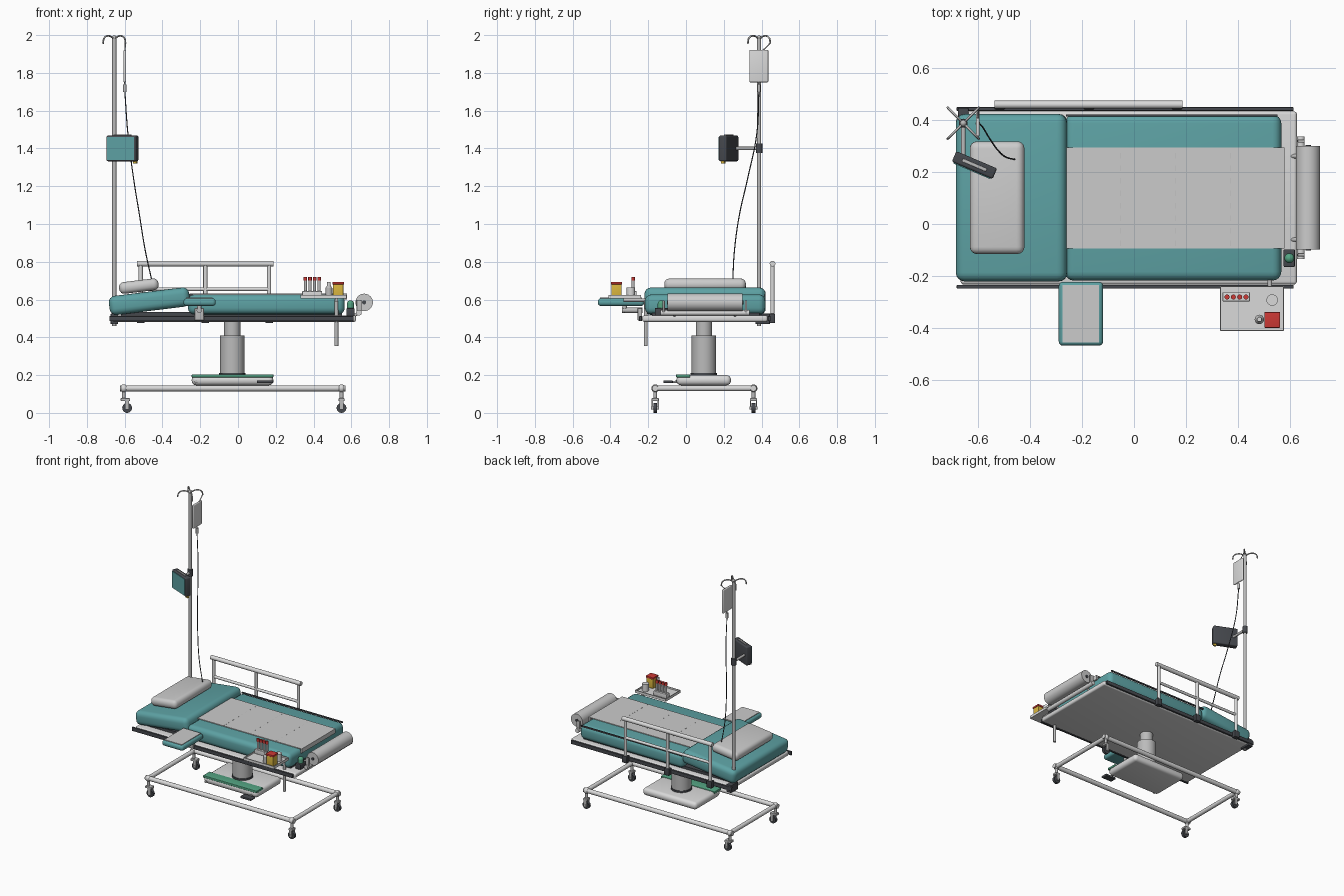
import bpy, bmesh, math
from mathutils import Vector, Matrix


def material(name, rgb):
    m = bpy.data.materials.new(name)
    m.diffuse_color = (*rgb, 1)
    return m


WHITE = material("white_enamel", (0.70, 0.70, 0.70))
PAPER = material("paper_and_linen", (0.60, 0.60, 0.60))
METAL = material("brushed_metal", (0.50, 0.50, 0.50))
TEAL = material("teal_vinyl", (0.11, 0.36, 0.37))
DARK = material("dark_grey", (0.06, 0.065, 0.075))
BLACK = material("black_rubber", (0.02, 0.02, 0.02))
GREEN = material("green_plastic", (0.09, 0.38, 0.23))
YELLOW = material("yellow_plastic", (0.70, 0.47, 0.05))
RED = material("red_plastic", (0.60, 0.04, 0.035))


def finish(name, bm, mat, smooth=True):
    me = bpy.data.meshes.new(name)
    bm.to_mesh(me)
    bm.free()
    ob = bpy.data.objects.new(name, me)
    bpy.context.collection.objects.link(ob)
    me.materials.append(mat)
    if smooth:
        bpy.ops.object.select_all(action='DESELECT')
        ob.select_set(True)
        bpy.context.view_layer.objects.active = ob
        bpy.ops.object.shade_smooth_by_angle(angle=math.radians(40))
    return ob


def box(name, x, y, z, mat, bevel=0.0, tilt=0.0, turn=0.0):
    """Box from (min, max) ranges, rounded, tilted about y, turned about z."""
    lo, hi = Vector((x[0], y[0], z[0])), Vector((x[1], y[1], z[1]))
    bm = bmesh.new()
    bmesh.ops.create_cube(bm, size=1)
    bmesh.ops.scale(bm, vec=hi - lo, verts=bm.verts)
    if bevel:
        bmesh.ops.bevel(bm, geom=bm.edges[:], offset=bevel, segments=4,
                        profile=0.5, affect='EDGES')
    m = Matrix.Rotation(turn, 4, 'Z') @ Matrix.Rotation(tilt, 4, 'Y')
    bmesh.ops.transform(bm, matrix=Matrix.Translation((lo + hi) / 2) @ m, verts=bm.verts)
    return finish(name, bm, mat, bevel > 0)


def rod(name, a, b, r, mat, r2=None, sides=20):
    """Cylinder or cone between two points."""
    a, b = Vector(a), Vector(b)
    bm = bmesh.new()
    bmesh.ops.create_cone(bm, cap_ends=True, segments=sides, radius1=r,
                          radius2=r if r2 is None else r2, depth=(b - a).length)
    rot = Vector((0, 0, 1)).rotation_difference(b - a).to_matrix().to_4x4()
    bmesh.ops.transform(bm, matrix=Matrix.Translation((a + b) / 2) @ rot, verts=bm.verts)
    return finish(name, bm, mat)


def ball(name, c, r, mat):
    bm = bmesh.new()
    bmesh.ops.create_uvsphere(bm, u_segments=16, v_segments=10, radius=r)
    bmesh.ops.translate(bm, vec=c, verts=bm.verts)
    return finish(name, bm, mat)


def wire(name, points, r, mat):
    """Smooth bent tube through the points."""
    cu = bpy.data.curves.new(name, 'CURVE')
    cu.dimensions, cu.bevel_depth, cu.bevel_resolution = '3D', r, 2
    cu.resolution_u, cu.use_fill_caps = 8, True
    sp = cu.splines.new('BEZIER')
    sp.bezier_points.add(len(points) - 1)
    for bp, p in zip(sp.bezier_points, points):
        bp.co = p
        bp.handle_left_type = bp.handle_right_type = 'AUTO'
    ob = bpy.data.objects.new(name, cu)
    bpy.context.collection.objects.link(ob)
    cu.materials.append(mat)


# Wheeled base frame
X0, X1, Y0, Y1, ZB = -0.605, 0.548, -0.163, 0.357, 0.13
for y in (Y0, Y1):
    rod("base_long_tube", (X0 - 0.02, y, ZB), (X1 + 0.02, y, ZB), 0.016, WHITE)
for x in (X0, X1):
    rod("base_cross_tube", (x, Y0, ZB), (x, Y1, ZB), 0.015, WHITE)
    for y in (Y0, Y1):
        ball("corner_joint", (x, y, ZB), 0.021, WHITE)
        wx = x + (0.018 if x < 0 else 0.0)
        rod("caster_stem", (x, y, 0.075), (x, y, 0.12), 0.010, METAL)
        box("caster_crown", (x - 0.016, wx + 0.016), (y - 0.019, y + 0.019), (0.062, 0.078), METAL, 0.004)
        rod("caster_wheel", (wx, y - 0.010, 0.026), (wx, y + 0.010, 0.026), 0.026, DARK)
        rod("caster_hub", (wx, y - 0.021, 0.026), (wx, y + 0.021, 0.026), 0.009, METAL)
        for s in (-1, 1):
            box("caster_fork", (wx - 0.011, wx + 0.011), (y + s * 0.016 - 0.003, y + s * 0.016 + 0.003),
                (0.018, 0.07), METAL)

# Pedestal and lifting column
box("pedestal", (-0.245, 0.187), (-0.05, 0.238), (0.146, 0.2), WHITE, 0.024)
box("pedestal_strip", (-0.245, 0.187), (-0.052, 0.022), (0.188, 0.204), GREEN, 0.003)
rod("column_collar", (-0.03, 0.095, 0.195), (-0.03, 0.095, 0.212), 0.070, DARK, sides=40)
rod("column_sleeve", (-0.03, 0.095, 0.21), (-0.03, 0.095, 0.41), 0.065, METAL, sides=40)
rod("column_piston", (-0.03, 0.095, 0.41), (-0.03, 0.095, 0.485), 0.043, METAL, sides=32)
box("foot_pedal", (0.10, 0.187), (-0.12, -0.07), (0.157, 0.172), DARK, 0.005)
rod("pedal_lever", (0.143, -0.08, 0.164), (0.143, -0.03, 0.164), 0.006, METAL)
rod("pedestal_button", (-0.222, -0.056, 0.165), (-0.222, -0.04, 0.165), 0.008, METAL)

# Bed frame with dark side rails
box("bed_frame", (-0.665, 0.625), (-0.232, 0.432), (0.482, 0.516), WHITE, 0.012)
for y in (-0.241, 0.441):
    box("side_rail", (-0.68, 0.612), (y - 0.007, y + 0.007), (0.486, 0.512), DARK, 0.002)
box("mattress_deck", (-0.62, 0.55), (-0.18, 0.39), (0.512, 0.535), DARK)

# Mattress, raised head section, pillow, paper sheet
TILT = math.radians(-7)
box("mattress", (-0.265, 0.565), (-0.217, 0.42), (0.522, 0.627), TEAL, 0.034)
box("mattress_piping", (-0.26, 0.55), (0.413, 0.421), (0.617, 0.627), DARK)
box("head_section", (-0.683, -0.255), (-0.22, 0.422), (0.540, 0.642), TEAL, 0.034, TILT)
box("pillow", (-0.63, -0.42), (-0.115, 0.317), (0.640, 0.702), PAPER, 0.027, TILT)
box("paper_sheet", (-0.258, 0.578), (-0.094, 0.294), (0.627, 0.632), PAPER)
box("paper_flap", (0.566, 0.578), (-0.094, 0.294), (0.60, 0.63), PAPER)
for x in (-0.05, 0.16, 0.37):
    for i in range(8):
        y = -0.085 + i * 0.048
        box("perforation", (x - 0.001, x + 0.001), (y, y + 0.022), (0.631, 0.6326), METAL)

# Paper roll at the foot
rod("paper_roll", (0.668, -0.097, 0.585), (0.668, 0.30, 0.585), 0.046, PAPER, sides=40)
rod("roll_core", (0.668, -0.101, 0.585), (0.668, 0.304, 0.585), 0.011, DARK)
rod("roll_holder_bar", (0.64, -0.135, 0.53), (0.64, 0.335, 0.53), 0.015, WHITE)
for y in (-0.118, 0.318):
    box("roll_bracket", (0.628, 0.655), (y - 0.006, y + 0.006), (0.525, 0.595), METAL, 0.003)
for y in (-0.06, 0.26):
    rod("roll_mount", (0.60, y, 0.505), (0.64, y, 0.53), 0.008, METAL)

# Sanitiser bottle in its holder
box("bottle_holder", (0.574, 0.617), (-0.165, -0.097), (0.515, 0.555), DARK, 0.005)
rod("sanitiser_bottle", (0.596, -0.131, 0.55), (0.596, -0.131, 0.578), 0.019, GREEN)
ball("sanitiser_cap", (0.596, -0.131, 0.577), 0.019, GREEN)

# Arm rest
box("arm_rest", (-0.289, -0.118), (-0.467, -0.222), (0.566, 0.606), TEAL, 0.017)
box("arm_rest_sheet", (-0.274, -0.134), (-0.454, -0.234), (0.604, 0.610), PAPER)
rod("arm_rest_bar", (-0.205, -0.34, 0.543), (-0.205, -0.23, 0.543), 0.014, METAL)
rod("arm_rest_post", (-0.205, -0.325, 0.535), (-0.205, -0.325, 0.575), 0.012, METAL)
box("arm_rest_clamp", (-0.23, -0.18), (-0.256, -0.232), (0.49, 0.555), METAL, 0.004)

# Instrument tray with rim and support
box("tray", (0.33, 0.575), (-0.41, -0.238), (0.605, 0.613), WHITE)
for y in (-0.41, -0.242):
    box("tray_rim", (0.33, 0.575), (y, y + 0.004), (0.605, 0.624), WHITE)
for x in (0.33, 0.571):
    box("tray_rim", (x, x + 0.004), (-0.41, -0.238), (0.605, 0.624), WHITE)
rod("tray_post", (0.521, -0.213, 0.355), (0.521, -0.213, 0.60), 0.010, METAL)
rod("tray_arm", (0.521, -0.213, 0.597), (0.521, -0.33, 0.597), 0.009, METAL)

# Items on the tray
box("tube_rack", (0.34, 0.445), (-0.297, -0.262), (0.613, 0.645), WHITE, 0.003)
for i in range(4):
    x = 0.357 + i * 0.0242
    rod("sample_tube", (x, -0.28, 0.62), (x, -0.28, 0.705), 0.008, METAL)
    rod("sample_cap", (x, -0.28, 0.70), (x, -0.28, 0.72), 0.0095, RED)
rod("cotton_jar", (0.53, -0.292, 0.613), (0.53, -0.292, 0.665), 0.022, WHITE)
rod("vial", (0.481, -0.366, 0.613), (0.481, -0.366, 0.66), 0.018, METAL)
rod("vial_shoulder", (0.481, -0.366, 0.66), (0.481, -0.366, 0.675), 0.018, METAL, 0.009)
rod("vial_neck", (0.481, -0.366, 0.675), (0.481, -0.366, 0.692), 0.009, WHITE)
box("sharps_box", (0.503, 0.558), (-0.395, -0.341), (0.613, 0.682), YELLOW, 0.003)
box("sharps_lid", (0.50, 0.561), (-0.398, -0.338), (0.68, 0.694), RED, 0.003)

# Safety rail at the back
YR = 0.458
rod("rail_top_bar", (-0.535, YR, 0.79), (0.187, YR, 0.79), 0.015, WHITE)
rod("rail_middle_bar", (-0.515, YR, 0.655), (0.165, YR, 0.655), 0.010, WHITE)
for x in (-0.515, -0.173, 0.165):
    rod("rail_post", (x, YR, 0.49), (x, YR, 0.79), 0.011, WHITE)
    box("rail_clamp", (x - 0.02, x + 0.02), (0.44, 0.472), (0.475, 0.525), DARK, 0.004)

# Drip stand with four hooks
PX, PY = -0.655, 0.387
rod("drip_pole", (PX, PY, 0.46), (PX, PY, 1.985), 0.011, METAL)
box("pole_clamp", (PX - 0.02, PX + 0.02), (PY - 0.02, 0.445), (0.47, 0.525), DARK, 0.004)
ball("pole_cap", (PX, PY, 1.985), 0.013, METAL)
for sx in (-1, 1):
    for sy in (-1, 1):
        wire("drip_hook", [(PX + sx * d, PY + sy * d, z) for d, z in
                           ((0, 1.98), (0.03, 1.996), (0.053, 1.985), (0.06, 1.955))], 0.0045, METAL)

# Drip bag, chamber and line
box("drip_bag", (-0.606, -0.592), (0.336, 0.436), (1.75, 1.922), WHITE, 0.006)
wire("bag_hanger", [(-0.599, 0.40, 1.915), (-0.597, 0.43, 1.94), (-0.597, 0.446, 1.96)], 0.003, METAL)
rod("drip_spout", (-0.599, 0.386, 1.735), (-0.599, 0.386, 1.755), 0.004, METAL)
rod("drip_chamber", (-0.599, 0.386, 1.70), (-0.599, 0.386, 1.738), 0.009, METAL)
wire("drip_line", [(-0.599, 0.386, 1.70), (-0.583, 0.375, 1.48), (-0.552, 0.325, 1.235),
                   (-0.522, 0.283, 1.05), (-0.492, 0.257, 0.865), (-0.455, 0.247, 0.695)], 0.003, DARK)

# Monitor on an arm
TURN = math.radians(-23)
C = Vector((-0.612, 0.226, 1.40))


def monitor_part(name, u, v, w, mat, bevel=0.0):
    """Box in the turned monitor's own axes: width, depth, height."""
    mid = Vector((sum(u) / 2, sum(v) / 2, sum(w) / 2))
    c = C + Matrix.Rotation(TURN, 3, 'Z') @ mid
    h = [(r[1] - r[0]) / 2 for r in (u, v, w)]
    box(name, *[(c[i] - h[i], c[i] + h[i]) for i in range(3)], mat, bevel, 0, TURN)


monitor_part("monitor_case", (-0.085, 0.085), (-0.022, 0.022), (-0.068, 0.068), DARK, 0.008)
monitor_part("monitor_screen", (-0.077, 0.077), (-0.026, -0.02), (-0.060, 0.060), TEAL)
monitor_part("monitor_handle", (-0.05, 0.05), (-0.006, 0.006), (0.066, 0.074), METAL, 0.002)
monitor_part("monitor_plug", (0.063, 0.083), (-0.008, 0.008), (-0.08, -0.066), YELLOW)
rod("monitor_arm", (PX, PY, 1.40), (PX, 0.25, 1.40), 0.009, METAL)
rod("monitor_collar", (PX, PY, 1.375), (PX, PY, 1.425), 0.017, DARK)
